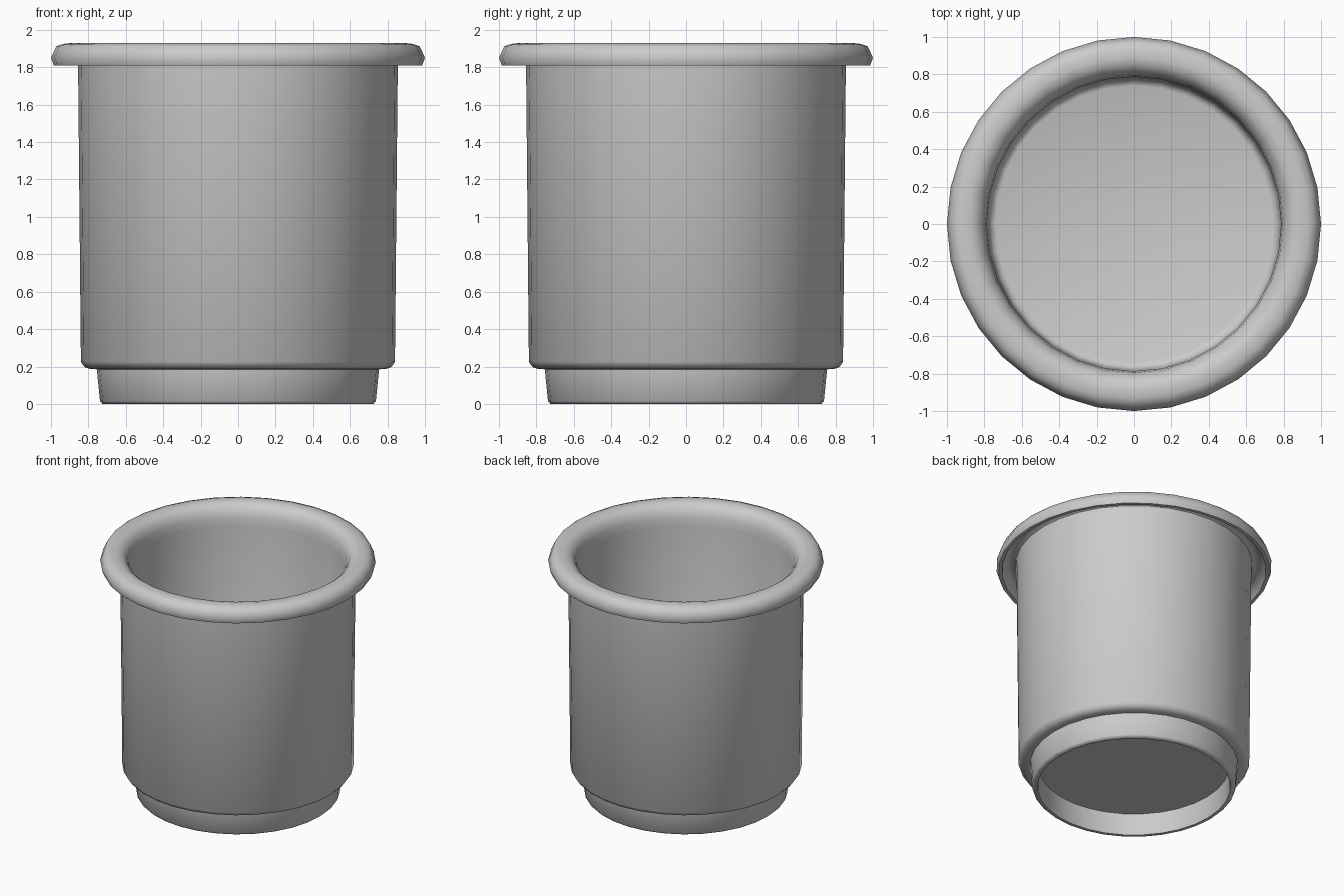
import bpy, bmesh, math

old = bpy.data.objects.get("Cube")
if old:
    bpy.data.objects.remove(old, do_unlink=True)

SIDES = 32

grey = bpy.data.materials.new("plain_grey")
grey.use_nodes = True
colour = (0.6, 0.6, 0.6, 1)
grey.diffuse_color = colour
grey.node_tree.nodes["Principled BSDF"].inputs["Base Color"].default_value = colour


def lathe(name, profile):
    """Spin a (radius, height) profile around z; zero radius closes the end."""
    bm = bmesh.new()
    verts = [bm.verts.new((r, 0, z)) for r, z in profile]
    edges = [bm.edges.new(pair) for pair in zip(verts, verts[1:])]
    bmesh.ops.spin(bm, geom=verts + edges, cent=(0, 0, 0), axis=(0, 0, 1),
                   angle=math.tau, steps=SIDES, use_merge=True)
    bmesh.ops.remove_doubles(bm, verts=bm.verts, dist=0.0005)
    bmesh.ops.recalc_face_normals(bm, faces=bm.faces)
    mesh = bpy.data.meshes.new(name)
    bm.to_mesh(mesh)
    bm.free()
    mesh.materials.append(grey)
    obj = bpy.data.objects.new(name, mesh)
    bpy.context.collection.objects.link(obj)
    bpy.ops.object.select_all(action="DESELECT")
    obj.select_set(True)
    bpy.context.view_layer.objects.active = obj
    bpy.ops.object.shade_smooth_by_angle(angle=math.radians(50))
    return obj


# Hollow foot ring, recessed underneath
foot = [(0, 0.17), (0.69, 0.17), (0.695, 0.02), (0.70, 0.0), (0.725, 0.0),
        (0.738, 0.015), (0.755, 0.185)]
# Body wall with a rounded lower shoulder
body = [(0.79, 0.187), (0.82, 0.197), (0.84, 0.225), (0.855, 1.80), (0.86, 1.86)]
# Rolled rim, hollow below
rim = [(0.89, 1.88), (0.93, 1.87), (0.96, 1.81), (0.985, 1.81), (1.0, 1.85),
       (0.972, 1.912), (0.935, 1.925), (0.89, 1.93), (0.85, 1.92),
       (0.815, 1.89), (0.795, 1.84), (0.787, 1.77)]
# Inner wall and floor
inside = [(0.78, 0.27), (0.765, 0.235), (0.74, 0.225), (0, 0.225)]

lathe("cup", foot + body + rim + inside)
